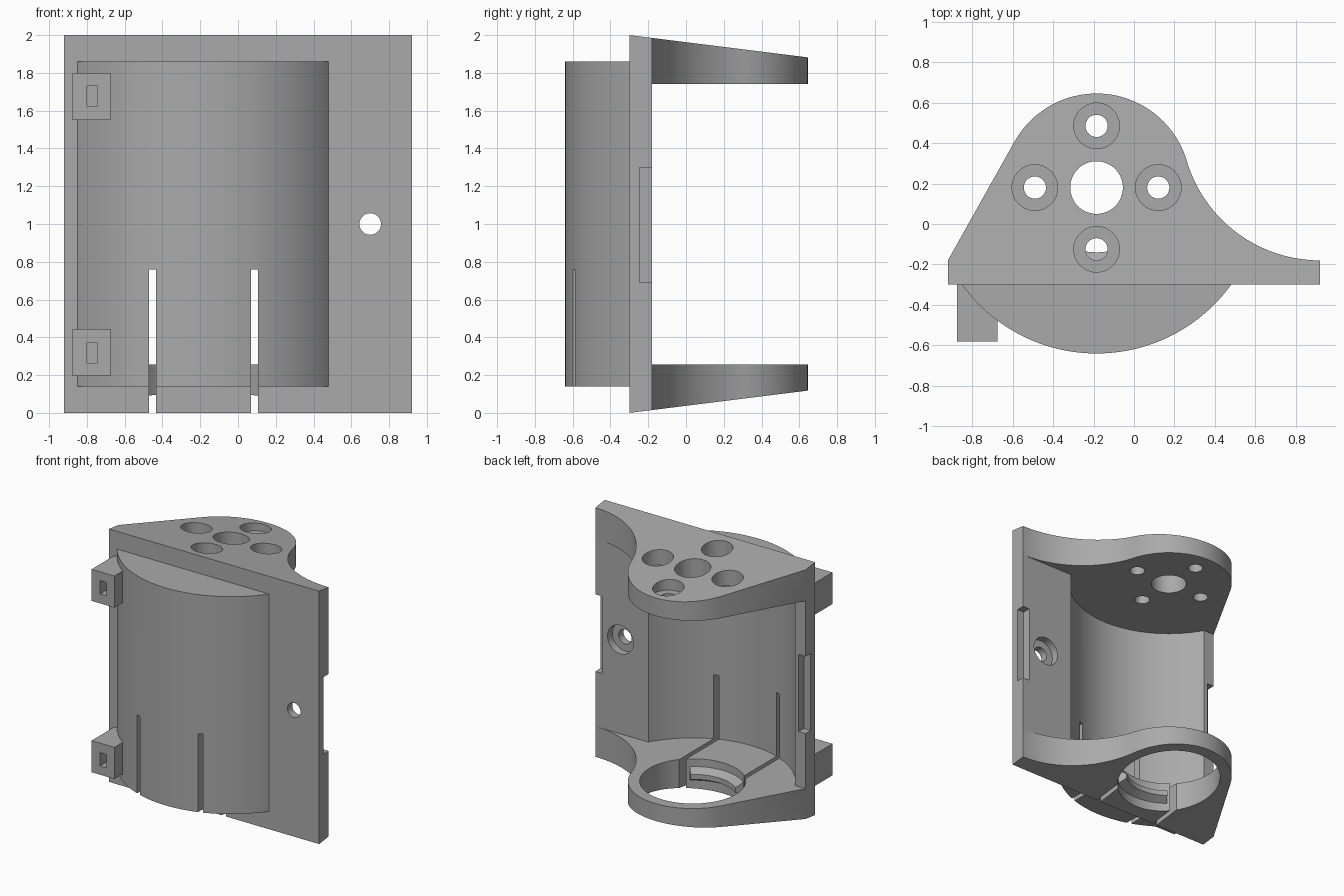
import bpy, bmesh, math

cube = bpy.data.objects.get("Cube")
if cube:
    bpy.data.objects.remove(cube)

CX, CY = -0.185, 0.18        # shared axis of drum, rounded lugs and holes
PLATE_FRONT, PLATE_BACK = -0.30, -0.18
HALF = 0.92

grey = bpy.data.materials.new("light grey plastic")
grey.use_nodes = True
COLOUR = (0.40, 0.40, 0.40, 1)
grey.diffuse_color = COLOUR
grey.node_tree.nodes["Principled BSDF"].inputs["Base Color"].default_value = COLOUR


def loft(name, sections):
    """Closed solid through a row of matching 3D sections."""
    bm = bmesh.new()
    rows = [[bm.verts.new(p) for p in s] for s in sections]
    n = len(rows[0])
    for a, b in zip(rows, rows[1:]):
        for i in range(n):
            j = (i + 1) % n
            bm.faces.new((a[i], a[j], b[j], b[i]))
    bm.faces.new(rows[0][::-1])
    bm.faces.new(rows[-1])
    bmesh.ops.recalc_face_normals(bm, faces=bm.faces)
    mesh = bpy.data.meshes.new(name)
    bm.to_mesh(mesh)
    bm.free()
    mesh.materials.append(grey)
    ob = bpy.data.objects.new(name, mesh)
    bpy.context.collection.objects.link(ob)
    return ob


def prism(name, outline, z0, z1):
    return loft(name, [[(x, y, z) for x, y in outline] for z in (z0, z1)])


def box(name, x0, x1, y0, y1, z0, z1):
    return prism(name, [(x0, y0), (x1, y0), (x1, y1), (x0, y1)], z0, z1)


def arc(cx, cy, r, start, end, steps):
    angles = [math.radians(start + (end - start) * i / steps) for i in range(steps + 1)]
    return [(cx + r * math.cos(a), cy + r * math.sin(a)) for a in angles]


def disc(name, cx, cy, r, z0, z1, steps=64):
    return prism(name, arc(cx, cy, r, 0, 360, steps)[:-1], z0, z1)


def y_disc(name, cx, cz, r, y0, y1):
    ring = arc(cx, cz, r, 0, 360, 48)[:-1]
    return loft(name, [[(x, y, z) for x, z in ring] for y in (y0, y1)])


def combine(target, tool, operation):
    tool.hide_render = True
    bpy.context.view_layer.objects.active = target
    mod = target.modifiers.new("join", "BOOLEAN")
    mod.operation, mod.solver, mod.object = operation, "EXACT", tool
    bpy.ops.object.modifier_apply(modifier=mod.name)
    bpy.data.objects.remove(tool)


def add(tool):
    combine(body, tool, "UNION")


def cut(tool):
    combine(body, tool, "DIFFERENCE")


def chord_angle(r, y):
    """Angle below the x axis where the circle of radius r meets height y."""
    return math.degrees(math.asin((CY - y) / r))


# Bracket: plate and both lugs share one outline, tapering towards the back
LUG_R, FILLET_R = 0.465, 0.6875
fillet_y = PLATE_BACK + FILLET_R
touch = math.degrees(math.atan2(fillet_y - CY, HALF - CX))
dx, dy = -HALF - CX, PLATE_BACK - CY
tangent = 360 + math.degrees(math.atan2(dy, dx) - math.acos(LUG_R / math.hypot(dx, dy)))
outline = [(-HALF, PLATE_FRONT), (HALF, PLATE_FRONT)]
outline += arc(HALF, fillet_y, FILLET_R, 270, 180 + touch, 32)
outline += arc(CX, CY, LUG_R, touch, tangent, 48)[1:]
outline.append((-HALF, PLATE_BACK))
SLOPE = 0.125
taper = [(y - PLATE_FRONT) * SLOPE for x, y in outline]
body = loft("motor_bracket", [
    [(x, y, t) for (x, y), t in zip(outline, taper)],
    [(x, y, 2 - t) for (x, y), t in zip(outline, taper)]])

# Rounded front drum
DRUM_R = 0.82
a = chord_angle(DRUM_R, -0.25)
add(prism("drum", arc(CX, CY, DRUM_R, 180 + a, 360 - a, 96), 0.14, 1.86))

# Strap blocks on the drum's side
for z in (0.195, 1.55):
    add(box("strap_block", -0.875, -0.675, -0.58, -0.27, z, z + 0.25))

# Cavity behind the plate, rounded inside the drum
a = chord_angle(0.735, PLATE_BACK)
cavity = arc(CX, CY, 0.735, 180 + a, 360 - a, 96)
cavity += [(1.5, PLATE_BACK), (1.5, 1.5), (-1.5, 1.5), (-1.5, PLATE_BACK)]
cut(prism("cavity", cavity, 0.255, 1.74))

# Pockets in the strap blocks
for z in (0.265, 1.625):
    cut(box("strap_pocket", -0.80, -0.745, -0.7, -0.38, z, z + 0.105))

# Top lug: centre hole and four counterbored screw holes
cut(disc("shaft_hole", CX, CY, 0.13, 1.6, 2.1))
for x, y in arc(CX, CY, 0.305, 0, 270, 3):
    cut(disc("screw_hole", x, y, 0.055, 1.6, 2.1, 32))
    cut(disc("screw_head", x, y, 0.113, 1.83, 2.1, 48))

# Bottom lug: wide opening and two slits that free a springy tongue
cut(disc("wide_opening", CX, CY, 0.38, -0.1, 0.4, 96))
for x in (-0.47, 0.07):
    cut(box("slit", x, x + 0.035, -0.9, 0.0, -0.1, 0.76))

# Side screw hole, counterbored at the back
cut(y_disc("side_hole", 0.70, 1.0, 0.057, -0.5, 0))
cut(y_disc("side_hole_head", 0.70, 1.0, 0.113, -0.24, 0))

# Shallow notches on both plate edges
for s in (-1, 1):
    x0, x1 = sorted((s * (HALF - 0.06), s * 1.1))
    cut(box("edge_notch", x0, x1, -0.245, 0, 0.69, 1.30))

# Snap lip on the tongue, inside the wide opening
lip_profile = [(0.39, 0.08), (0.32, 0.12), (0.32, 0.16), (0.39, 0.20)]
lip_sections = []
for i in range(25):
    t = math.radians(-90 - 38 + 76 * i / 24)
    lip_sections.append([(CX + r * math.cos(t), CY + r * math.sin(t), z) for r, z in lip_profile])
add(loft("snap_lip", lip_sections))

# Smooth curves, sharp edges
bpy.ops.object.select_all(action="DESELECT")
body.select_set(True)
bpy.context.view_layer.objects.active = body
bpy.ops.object.shade_smooth_by_angle(angle=math.radians(30))
